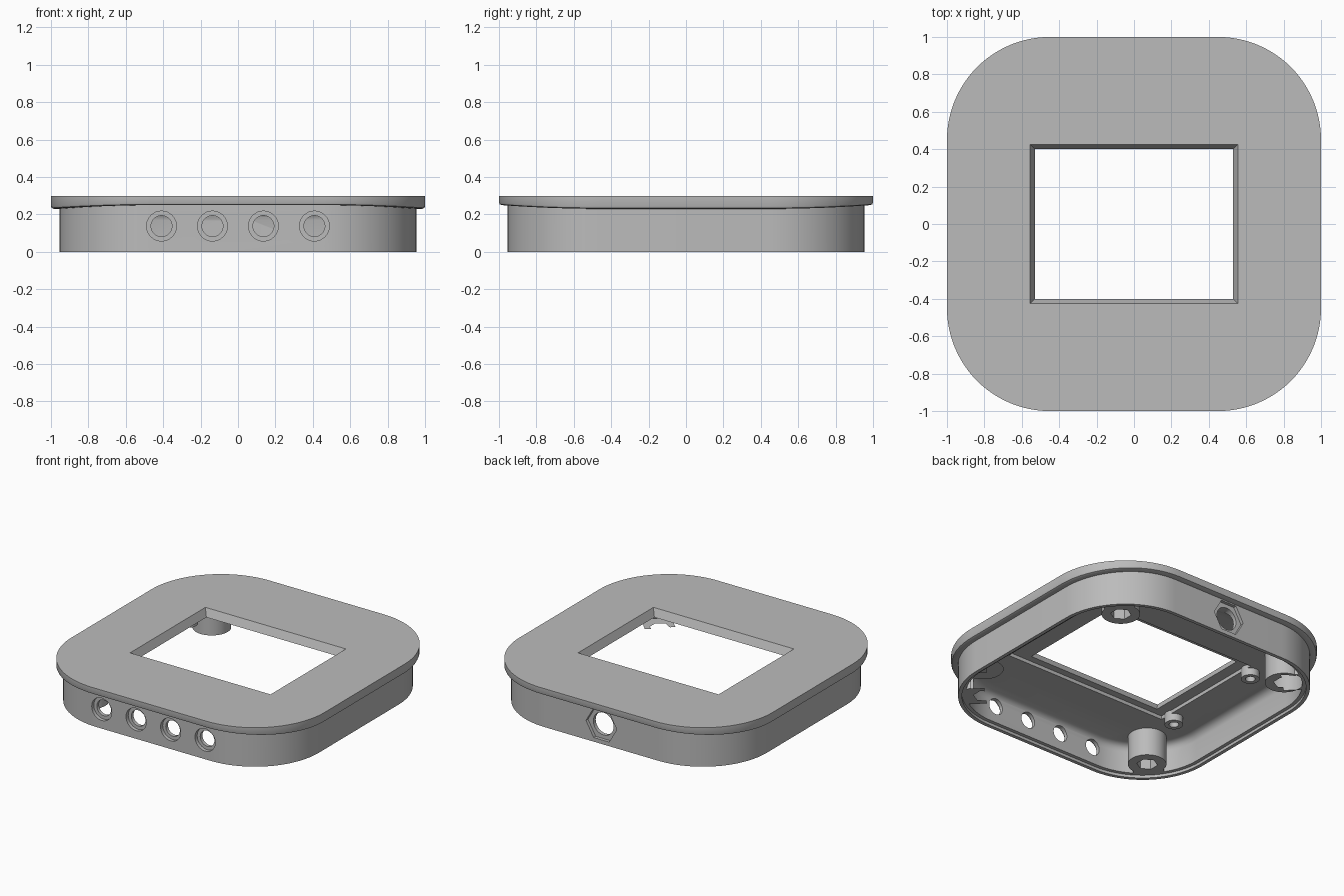
import bpy, bmesh, math
from mathutils import Matrix

if "Cube" in bpy.data.objects:
    bpy.data.objects.remove(bpy.data.objects["Cube"], do_unlink=True)

gray = bpy.data.materials.new("plain_gray")
gray.use_nodes = True
GRAY = (0.5, 0.5, 0.5, 1)
gray.diffuse_color = GRAY
gray.node_tree.nodes["Principled BSDF"].inputs["Base Color"].default_value = GRAY

CORNER = 0.45   # centre of every corner arc
STEPS = 24      # segments in each corner


def finish(bm, name):
    bmesh.ops.recalc_face_normals(bm, faces=bm.faces)
    mesh = bpy.data.meshes.new(name)
    bm.to_mesh(mesh)
    bm.free()
    mesh.materials.append(gray)
    obj = bpy.data.objects.new(name, mesh)
    bpy.context.collection.objects.link(obj)
    return obj


def loft(name, rings):
    """Rounded-square rings (half width, z at front/back, z at sides) joined to a solid."""
    bm = bmesh.new()
    loops = []
    for half, z_front, z_side in rings:
        loop = []
        for q in range(4):
            sx, sy = ((1, 1), (-1, 1), (-1, -1), (1, -1))[q]
            for i in range(STEPS + 1):
                a = math.pi / 2 * (q + i / STEPS)
                r, f = half - CORNER, math.sin(a) ** 2
                loop.append(bm.verts.new((sx * CORNER + r * math.cos(a),
                                          sy * CORNER + r * math.sin(a),
                                          z_side + (z_front - z_side) * f)))
        loops.append(loop)
    for a, b in zip(loops, loops[1:]):
        for i in range(len(a)):
            j = (i + 1) % len(a)
            bm.faces.new((a[i], a[j], b[j], b[i]))
    bm.faces.new(loops[0])
    bm.faces.new(loops[-1])
    return finish(bm, name)


def prism(name, sides, radius, depth, loc, axis="Z"):
    bm = bmesh.new()
    turn = Matrix.Rotation(math.pi / 2, 4, "X") if axis == "Y" else Matrix()
    bmesh.ops.create_cone(bm, cap_ends=True, segments=sides, radius1=radius, radius2=radius,
                          depth=depth, matrix=Matrix.Translation(loc) @ turn)
    return finish(bm, name)


def box(name, size, loc, spin=0, flare=0):
    """Box; flare widens its top on every side."""
    bm = bmesh.new()
    bmesh.ops.create_cube(bm, size=1)
    for v in bm.verts:
        grow = 2 * flare if v.co.z > 0 else 0
        v.co.x *= size[0] + grow
        v.co.y *= size[1] + grow
        v.co.z *= size[2]
    bm.transform(Matrix.Translation(loc) @ Matrix.Rotation(spin, 4, "Z"))
    return finish(bm, name)


def combine(target, tool, operation="DIFFERENCE"):
    mod = target.modifiers.new("combine", "BOOLEAN")
    mod.operation, mod.object, mod.solver = operation, tool, "EXACT"
    bpy.context.view_layer.objects.active = target
    bpy.ops.object.modifier_apply(modifier=mod.name)
    bpy.data.objects.remove(tool, do_unlink=True)


# Outer body: wall and overhanging lip that is deeper at the sides
case = loft("case_frame", [
    (0.955, 0, 0), (0.955, 0.25, 0.23), (0.985, 0.25, 0.23),
    (0.996, 0.254, 0.235), (1.0, 0.264, 0.245), (1.0, 0.3, 0.3)])

# Hollow underside with a stepped rim and a rounded ceiling edge
combine(case, loft("cavity_cutter", [
    (h, z, z) for h, z in ((0.93, -0.05), (0.93, 0.02), (0.905, 0.02), (0.905, 0.17),
                           (0.898, 0.195), (0.88, 0.213), (0.855, 0.22))]))

# Screen pocket and tapered window
combine(case, box("pocket_cutter", (1.29, 0.9, 0.1), (0.035, 0, 0.195)))
combine(case, box("window_cutter", (1.06, 0.8, 0.056), (0, 0, 0.2725), flare=0.0255))

# Corner posts with webs to the wall and hexagonal recesses
for sx in (-1, 1):
    for sy in (-1, 1):
        x, y = 0.69 * sx, 0.69 * sy
        combine(case, box("corner_web", (0.13, 0.2, 0.23), (x * 1.055, y * 1.055, 0.135),
                          math.atan2(sy, sx)), "UNION")
        combine(case, prism("corner_post", 40, 0.125, 0.23, (x, y, 0.135)), "UNION")
        combine(case, prism("nut_cutter", 6, 0.068, 0.14, (x, y, 0.03)))

# Small screw posts beside the pocket
for sy in (-1, 1):
    combine(case, prism("screw_post", 28, 0.06, 0.09, (-0.66, 0.385 * sy, 0.215)), "UNION")
    combine(case, prism("screw_cutter", 20, 0.032, 0.1, (-0.66, 0.385 * sy, 0.18)))

# Four counterbored button holes in the front
for i in range(4):
    x = -0.409 + 0.2725 * i
    combine(case, prism("button_cutter", 32, 0.056, 0.2, (x, -0.93, 0.138), "Y"))
    combine(case, prism("counterbore_cutter", 32, 0.08, 0.1, (x, -0.98, 0.138), "Y"))

# Hexagonal socket with a round hole in the back
combine(case, prism("socket_hole_cutter", 32, 0.08, 0.2, (0, 0.93, 0.135), "Y"))
hexagon = prism("socket_cutter", 6, 0.122, 0.1, (0, 0, 0), "Y")
hexagon.data.transform(Matrix.Rotation(math.pi / 6, 4, "Y"))
hexagon.data.transform(Matrix.Translation((0, 0.982, 0.135)))
# keep two corners level and two flats horizontal
hexagon_top = max(v.co.z for v in hexagon.data.vertices) - 0.135
if hexagon_top > 0.115:
    hexagon.data.transform(Matrix.Translation((0, 0, -0.135)))
    hexagon.data.transform(Matrix.Rotation(math.pi / 6, 4, "Y"))
    hexagon.data.transform(Matrix.Translation((0, 0, 0.135)))
combine(case, hexagon)

# Smooth curved walls, keep edges crisp
bpy.ops.object.select_all(action="DESELECT")
case.select_set(True)
bpy.context.view_layer.objects.active = case
bpy.ops.object.shade_smooth_by_angle(angle=math.radians(30))
